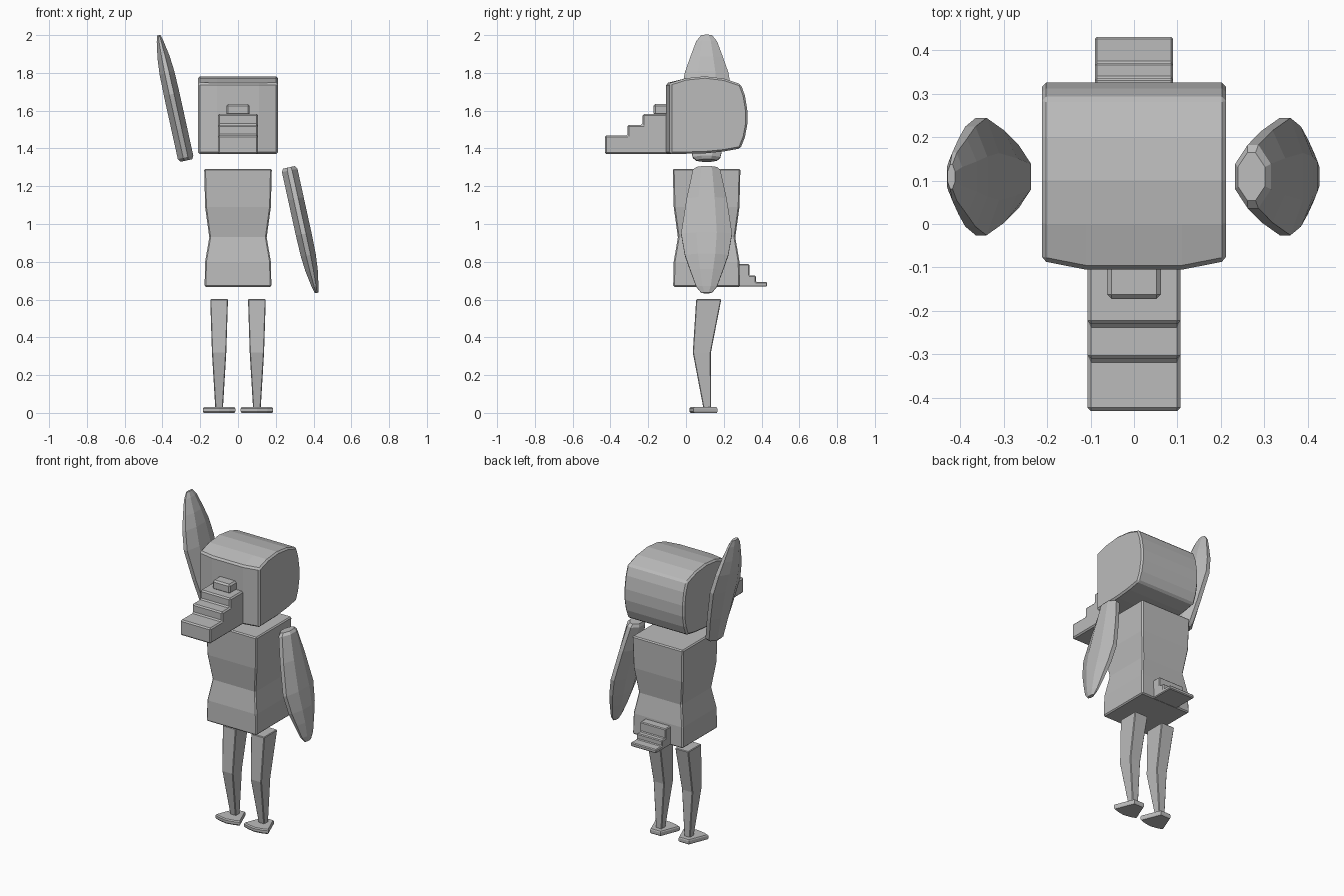
import bpy, bmesh, math
from mathutils import Matrix, Vector

if "Cube" in bpy.data.objects:
    bpy.data.objects.remove(bpy.data.objects["Cube"])

grey = bpy.data.materials.new("plain grey")
grey.diffuse_color = (0.5, 0.5, 0.5, 1)
grey.use_nodes = True
grey.node_tree.nodes["Principled BSDF"].inputs["Base Color"].default_value = grey.diffuse_color
CY = 0.109  # depth of the body axis


def loft(name, rings, bevel=0.0):
    """Skin a list of equal-length point rings and cap both ends."""
    bm = bmesh.new()
    vs = [[bm.verts.new(p) for p in ring] for ring in rings]
    n = len(rings[0])
    for a, b in zip(vs, vs[1:]):
        for i in range(n):
            bm.faces.new((a[i], a[(i + 1) % n], b[(i + 1) % n], b[i]))
    bm.faces.new(vs[0])
    bm.faces.new(vs[-1])
    bmesh.ops.recalc_face_normals(bm, faces=bm.faces)
    mesh = bpy.data.meshes.new(name)
    bm.to_mesh(mesh)
    bm.free()
    ob = bpy.data.objects.new(name, mesh)
    bpy.context.collection.objects.link(ob)
    mesh.materials.append(grey)
    if bevel:
        m = ob.modifiers.new("edge bevel", 'BEVEL')
        m.width = bevel
        m.segments = 1
        m.limit_method = 'ANGLE'
        m.angle_limit = math.radians(40)
    return ob


def side_profile(name, pts, half, bevel):
    """Extrude a (y, z) outline across x."""
    return loft(name, [[(x, y, z) for y, z in pts] for x in (-half, half)], bevel)


def rect(x0, x1, y0, y1, z):
    return [(x0, y0, z), (x1, y0, z), (x1, y1, z), (x0, y1, z)]


# Head: rounded back, front face bulging slightly towards the middle
head = [(-0.105, 1.37), (-0.105, 1.745), (0, 1.772), (0.1, 1.782), (0.2, 1.77),
        (0.29, 1.74), (0.312, 1.68), (0.325, 1.6), (0.325, 1.53), (0.312, 1.46),
        (0.288, 1.4), (0.2, 1.384), (0.1, 1.374)]
loft("head", [[(x, y + (shift if y < -0.1 else 0), z) for y, z in head]
              for x, shift in ((-0.212, 0.02), (-0.11, 0), (0.11, 0), (0.212, 0.02))], 0.01)

# Stepped beak and the small block on top of it
side_profile("beak", [(-0.43, 1.37), (-0.43, 1.468), (-0.31, 1.468), (-0.31, 1.525),
                      (-0.23, 1.525), (-0.23, 1.582), (-0.09, 1.582), (-0.09, 1.37)], 0.107, 0.008)
side_profile("beak_block", [(-0.172, 1.575), (-0.172, 1.635), (-0.09, 1.635), (-0.09, 1.575)], 0.062, 0.01)

# Torso with a pinched waist
torso = [(0.667, 0.177), (0.8, 0.174), (0.93, 0.152), (1.09, 0.174), (1.292, 0.179)]
loft("torso", [rect(-h, h, CY - h, CY + h, z) for z, h in torso], 0.007)

# Stepped tail
side_profile("tail", [(0.27, 0.668), (0.27, 0.787), (0.335, 0.787), (0.335, 0.727),
                      (0.37, 0.727), (0.37, 0.692), (0.43, 0.692), (0.43, 0.668)], 0.09, 0.005)

# Legs and webbed feet
foot = [(0.036, 0.166), (0.086, 0.04), (0.055, 0.028), (0, 0.018),
        (-0.055, 0.028), (-0.086, 0.04), (-0.036, 0.166)]
for side, s in (("left", -1), ("right", 1)):
    cx = 0.1 * s
    loft(side + "_leg", [rect(cx - h, cx + h, y0, y1, z) for z, h, y0, y1 in (
        (0.02, 0.02, 0.093, 0.133), (0.32, 0.038, 0.036, 0.132), (0.602, 0.047, 0.054, 0.187))], 0.004)
    loft(side + "_foot", [[(cx + x * k, CY + (y - CY) * k, z) for x, y in foot]
                          for z, k in ((0, 0.94), (0.007, 1), (0.023, 1), (0.03, 0.94))])

# Flippers: one hanging, one raised; (fraction of length, half width, half thickness)
sections = [(0, 0.055, 0.032), (0.025, 0.073, 0.042), (0.25, 0.106, 0.042), (0.53, 0.135, 0.042),
            (0.7, 0.115, 0.04), (0.82, 0.087, 0.033), (0.95, 0.055, 0.018), (1, 0.028, 0.009)]
octagon = [(1, 0.4), (0.3, 1), (-0.3, 1), (-1, 0.4), (-1, -0.4), (-0.3, -1), (0.3, -1), (1, -0.4)]
for name, root, tip in (("lowered_arm", (0.27, CY, 1.3), (0.416, CY, 0.635)),
                        ("raised_arm", (-0.274, CY, 1.336), (-0.42, CY, 2.0))):
    root, axis = Vector(root), Vector(tip) - Vector(root)
    across = Vector((-axis.z, 0, axis.x)).normalized()
    loft(name, [[root + axis * f + across * (a * t) + Vector((0, b * w, 0)) for a, b in octagon]
                for f, w, t in sections])
